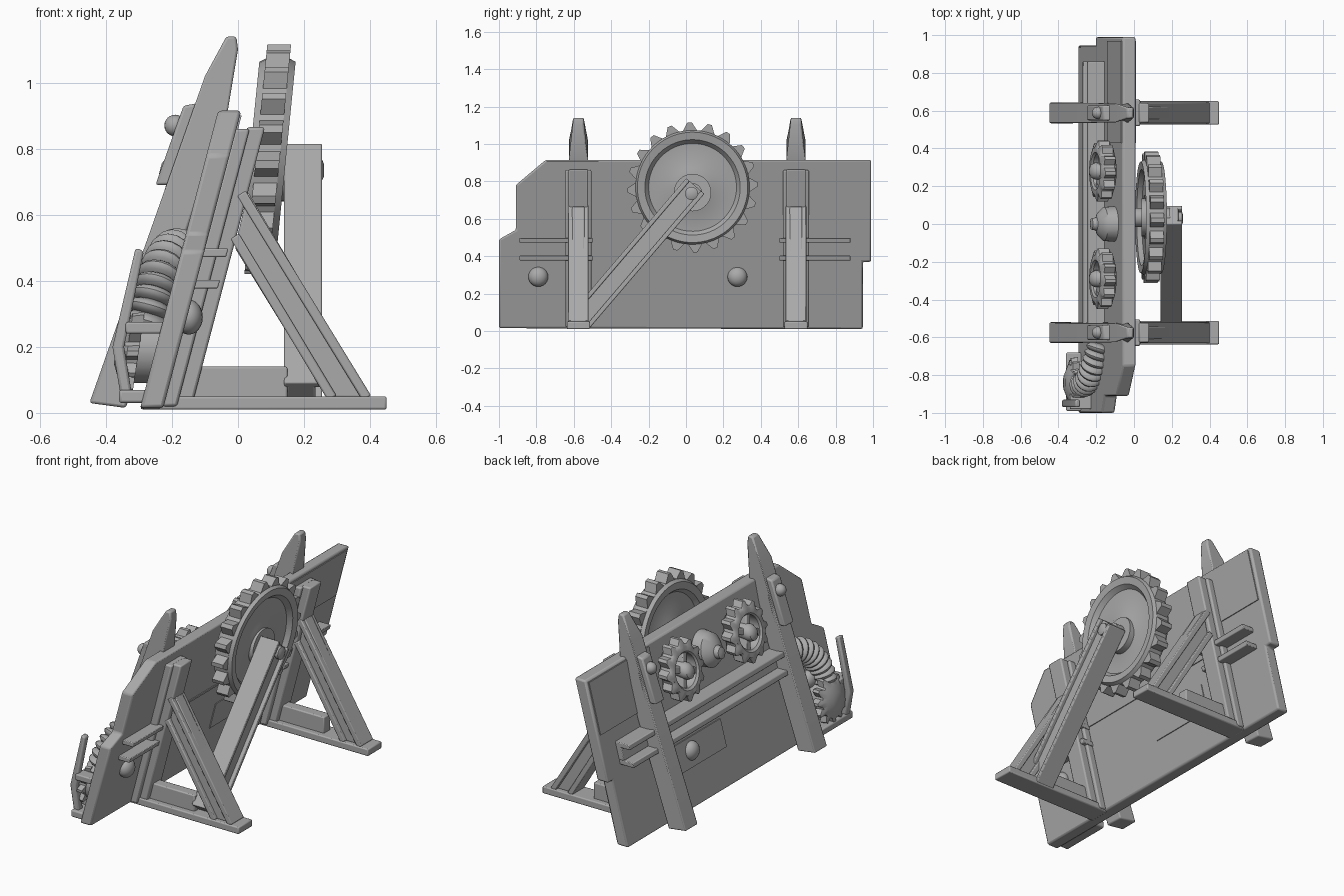
import bpy, bmesh, math
from mathutils import Vector

if "Cube" in bpy.data.objects:
    bpy.data.objects.remove(bpy.data.objects["Cube"])

LEAN = 0.262          # sideways lean of the board per unit of height
mat = bpy.data.materials.new("plain_grey")
mat.diffuse_color = (0.40, 0.40, 0.40, 1)
mat.use_nodes = True
mat.node_tree.nodes["Principled BSDF"].inputs["Base Color"].default_value = mat.diffuse_color


def finish(name, bm, bevel=0.0, lean=0.0, pivot=0.0):
    for v in bm.verts:
        v.co.x += lean * (v.co.z - pivot)
    bmesh.ops.recalc_face_normals(bm, faces=bm.faces)
    me = bpy.data.meshes.new(name)
    bm.to_mesh(me)
    bm.free()
    me.materials.append(mat)
    ob = bpy.data.objects.new(name, me)
    bpy.context.collection.objects.link(ob)
    if bevel:
        m = ob.modifiers.new("soft_edges", 'BEVEL')
        m.width, m.segments, m.limit_method = bevel, 2, 'ANGLE'
    bpy.ops.object.select_all(action='DESELECT')
    bpy.context.view_layer.objects.active = ob
    ob.select_set(True)
    bpy.ops.object.shade_smooth_by_angle(angle=math.radians(35))
    return ob


def prism(name, pts, a, b, axis='y', bevel=0.008, lean=0.0, taper=None):
    """Extrude a 2D outline along x (points are y,z) or y (points are x,z)."""
    bm = bmesh.new()
    at = (lambda p, d: (d, p[0], p[1])) if axis == 'x' else (lambda p, d: (p[0], d, p[1]))
    lo = [bm.verts.new(at(p, a)) for p in pts]
    hi = [bm.verts.new(at(p, b)) for p in pts]
    bm.faces.new(lo)
    bm.faces.new(hi[::-1])
    n = len(pts)
    for i in range(n):
        bm.faces.new((lo[i], hi[i], hi[(i + 1) % n], lo[(i + 1) % n]))
    if taper:                       # narrow everything above a height
        mid = (a + b) / 2
        for v in bm.verts:
            if v.co.z > taper[0]:
                v.co.y = mid + (v.co.y - mid) * taper[1]
    return finish(name, bm, bevel, lean)


def box(name, x, y, z, bevel=0.006, lean=0.0):
    return prism(name, [(x[0], z[0]), (x[1], z[0]), (x[1], z[1]), (x[0], z[1])],
                 y[0], y[1], 'y', bevel, lean)


def strip(p, q, w):
    """Rectangle outline of width w from p to q."""
    p, q = Vector(p), Vector(q)
    n = (q - p).normalized().orthogonal() * w / 2
    return [tuple(c) for c in (p + n, q + n, q - n, p - n)]


def wheel(name, center, rows, teeth=0, depth=0.0, lean=0.0, closed=False, steps=32):
    """Spin (x, radius) rows about x; rows flagged True carry the teeth."""
    bm = bmesh.new()
    n = teeth * 4 if teeth else steps
    rings = []
    for row in rows:
        ring = []
        for i in range(n):
            ang = 2 * math.pi * (i + (0.15 if i % 4 in (0, 2) and teeth else 0)) / n
            r = row[1] + (depth if len(row) > 2 and i % 4 in (0, 1) else 0)
            ring.append(bm.verts.new((center[0] + row[0], center[1] + r * math.cos(ang),
                                      center[2] + r * math.sin(ang))))
        rings.append(ring)
    pairs = list(zip(rings, rings[1:]))
    if closed:
        pairs.append((rings[-1], rings[0]))
    else:
        bm.faces.new(rings[0])
        bm.faces.new(rings[-1])
    for r, s in pairs:
        for i in range(n):
            j = (i + 1) % n
            bm.faces.new((r[i], r[j], s[j], s[i]))
    return finish(name, bm, 0, lean, center[2])


def ball(name, c, r, squash=1.0):
    bm = bmesh.new()
    bmesh.ops.create_uvsphere(bm, u_segments=20, v_segments=12, radius=r)
    for v in bm.verts:
        v.co = Vector((v.co.x * squash, v.co.y, v.co.z)) + Vector(c)
    return finish(name, bm)


# Leaning board with chipped corners
prism("board", [(-1, .015), (-1, .49), (-.91, .54), (-.91, .78), (-.75, .915), (.99, .915),
                (.99, .37), (.945, .37), (.945, .01)], -.30, -.23, 'x', .01, LEAN)

# Thin raised panels on both faces of the board
for u in (-.303, -.229):
    for y0, y1, z0, z1 in ((-.01, .41, .21, .36), (-.5, .5, .485, .497), (.43, .97, .62, .90)):
        box("board_panel", (u - .002, u + .004), (y0, y1), (z0, z1), 0, LEAN)

for yc in (-.575, .588):
    # Upright beam behind the board: wide flange plus rib
    box("upright_flange", (-.235, -.19), (yc - .07, yc + .07), (.02, .86), .008, LEAN)
    box("upright_rib", (-.20, -.145), (yc - .052, yc + .052), (.02, .865), .008, LEAN)
    # Pointed stake on the other face
    prism("pointed_stake", [(-.45, .03), (-.1, 1.02), (-.035, 1.14), (-.005, 1.14), (0, 1.1),
                            (-.03, .92), (-.34, .015)], yc - .055, yc + .055, 'y', .008,
          taper=(1.05, .5))
    prism("stake_bracket", [(-.25, .69), (-.165, .93), (-.11, .94), (-.18, .69)],
          yc - .04, yc + .04, 'y', .008)
    ball("bracket_bolt", (-.19, yc, .87), .033)
    # Triangular foot: sill, low rib and sloping brace
    box("foot_sill", (-.24, .45), (yc - .062, yc + .062), (.01, .05))
    box("foot_rib", (-.17, .15), (yc - .03, yc + .03), (.04, .14))
    prism("brace", [(.03, .67), (.40, .045), (.27, .045), (-.01, .5)], yc - .035, yc + .035)
    for p, q in (((.01, .665), (.39, .045)), ((-.01, .535), (.285, .045))):
        prism("brace_flange", strip(p, q, .03), yc - .055, yc + .055, 'y', .005)

# Channel rails: short ones on the beam side, long ones on the stake side
for z in (.39, .485):
    for y in ((-.89, -.5), (.5, .88)):
        box("short_rail", (-.24, -.16), y, (z - .013, z + .013), .004, LEAN)
    box("long_rail", (-.385, -.29), (-.6, .86), (z + .035, z + .062), .004, LEAN)
box("long_rail_web", (-.33, -.29), (-.6, .86), (.45, .53), .004, LEAN)

# Domed rivets going through the board
for y in (-.79, .275):
    for u in (-.30, -.225):
        ball("rivet", (u + LEAN * .29, y, .29), .053, .8)

# Large toothed wheel with recessed web
half = [(.03, .10), (.025, .11), (.025, .235), (.05, .255), (.055, .295), (.036, .305)]
rows = [(-x, r) for x, r in half] + [(-.036, .306, True), (.036, .306, True)]
rows += [(x, r) for x, r in reversed(half)]
wheel("large_gear", (.09, .035, .768), rows, 20, .042, .10)
wheel("large_hub", (.09, .035, .74), [(-.17, .05), (-.05, .05), (-.05, .1), (.05, .1),
                                      (.05, .05), (.10, .05)])

# Sloping arm that carries the large wheel: core with raised side flanges
prism("arm", strip((-.57, .05), (.05, .775), .125), .145, .235, 'x', .008)
for s in (-1, 1):
    dy, dz = s * .052 * .76, -s * .052 * .65
    prism("arm_flange", strip((-.57 + dy, .05 + dz), (.05 + dy, .775 + dz), .024),
          .14, .255, 'x', .005)
wheel("arm_pin", (.235, .03, .735), [(0, .035), (.018, .035), (.025, .02)], steps=16)

# Two small spoked gears with a domed hub between them
for yc in (-.29, .28):
    c = (-.165, yc, .74)
    wheel("small_gear", c, [(-.03, .09), (-.04, .10), (-.04, .125), (-.028, .133, True),
                            (.028, .133, True), (.04, .125), (.04, .09)], 12, .028, LEAN, True)
    for k in range(4):
        a = math.radians(20 + 45 * k)
        d = Vector((math.cos(a), math.sin(a))) * .1
        o = Vector((yc, .74))
        if k % 2 == 0:
            sp = prism("gear_spoke", strip(o - d, o + d, .035), -.385, -.335, 'x', .005, LEAN)
    wheel("small_gear_hub", c, [(.08, .035), (-.04, .045), (-.06, .035), (-.07, .015)],
          0, 0, LEAN)
wheel("middle_hub", (-.15, 0, .74), [(.06, .095), (-.01, .09), (-.04, .06), (-.05, .035),
                                     (-.075, .03), (-.08, .01)], 0, 0, LEAN)

# Ribbed hose bending down the end of the board
cu = bpy.data.curves.new("hose_path", 'CURVE')
N = 10
for i in range(N):
    t = i / (N - 1)
    a = t * math.pi / 2
    p = Vector((-.185 - .09 * t, -.66 - .19 * math.sin(a), .28 + .21 * math.cos(a)))
    d = Vector((-.06, -.19 * math.cos(a), -.21 * math.sin(a))).normalized()
    bm = bmesh.new()
    bmesh.ops.create_uvsphere(bm, u_segments=16, v_segments=10, radius=.07)
    q = d.to_track_quat('Z', 'Y')
    for v in bm.verts:
        v.co = q @ Vector((v.co.x, v.co.y, v.co.z * .4)) + p
    finish("hose_rib", bm)
bpy.data.curves.remove(cu)

# Toothed drum and its mount under the hose
c = (-.30, -.84, .19)
wheel("drum_gear", c, [(.09, .10), (.0, .10), (0, .105, True), (-.035, .10, True), (-.045, .10),
                       (-.055, .075), (-.07, .04)], 12, .03, .15)
box("drum_shelf", (-.36, -.23), (-.99, -.68), (.03, .07), .008)
prism("drum_guard", [(-.355, .05), (-.38, .2), (-.31, .5), (-.285, .49), (-.345, .2), (-.32, .05)],
      -.97, -.93, 'y', .008)
box("drum_strut", (-.34, -.22), (-.98, -.9), (.24, .275), .006)
